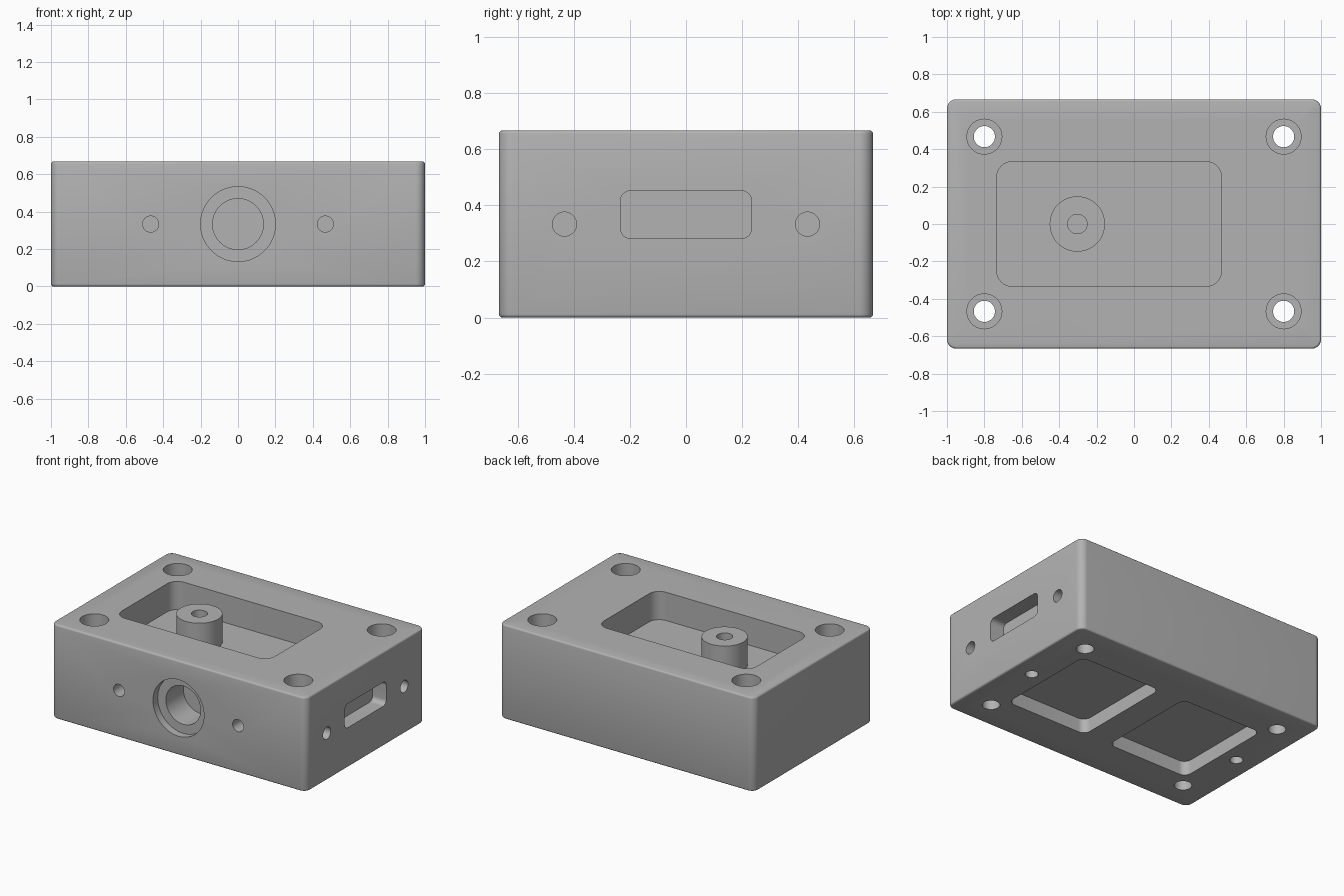
import bpy, bmesh, math
from mathutils import Matrix

if "Cube" in bpy.data.objects:
    bpy.data.objects.remove(bpy.data.objects["Cube"])

W, D, H = 2.0, 1.333, 0.667
FLOOR = 0.467                     # top pocket floor height

grey = bpy.data.materials.new("machined_grey")
grey.diffuse_color = (0.45, 0.45, 0.45, 1)
grey.use_nodes = True
grey.node_tree.nodes["Principled BSDF"].inputs["Base Color"].default_value = grey.diffuse_color


def rounded_outline(hx, hy, r, seg=10):
    """Counter-clockwise rounded rectangle points around the origin."""
    pts = []
    for k, (sx, sy) in enumerate([(1, 1), (-1, 1), (-1, -1), (1, -1)]):
        for i in range(seg + 1):
            a = math.radians(90 * (k + i / seg))
            pts.append((sx * (hx - r) + r * math.cos(a), sy * (hy - r) + r * math.sin(a)))
    return pts


def loft(name, rings, matrix=Matrix()):
    """Solid from a stack of (outline, height) rings."""
    bm = bmesh.new()
    loops = [[bm.verts.new((x, y, z)) for x, y in pts] for pts, z in rings]
    n = len(loops[0])
    for a, b in zip(loops, loops[1:]):
        for i in range(n):
            bm.faces.new((a[i], a[(i + 1) % n], b[(i + 1) % n], b[i]))
    bm.faces.new(loops[0][::-1])
    bm.faces.new(loops[-1])
    bm.transform(matrix)
    bmesh.ops.recalc_face_normals(bm, faces=bm.faces)
    mesh = bpy.data.meshes.new(name)
    bm.to_mesh(mesh)
    bm.free()
    mesh.materials.append(grey)
    ob = bpy.data.objects.new(name, mesh)
    bpy.context.collection.objects.link(ob)
    return ob


def circle(r, n=48):
    return [(r * math.cos(2 * math.pi * i / n), r * math.sin(2 * math.pi * i / n)) for i in range(n)]


# Frames whose local z points out of each face, origin at z = 0 on that face
FACES = {
    "top": Matrix.Translation((0, 0, H)),
    "bottom": Matrix.Rotation(math.pi, 4, 'X'),
    "front": Matrix.Translation((0, -D / 2, 0)) @ Matrix.Rotation(math.pi / 2, 4, 'X'),
    "right": Matrix.Translation((W / 2, 0, 0)) @ Matrix.Rotation(math.pi / 2, 4, 'Z')
             @ Matrix.Rotation(math.pi / 2, 4, 'X'),
}


def cut(target, face, u, v, outline, depth):
    """Sink an outline into a face at (u, v) to the given depth."""
    m = FACES[face] @ Matrix.Translation((u, v, 0))
    tool = loft("cutter", [(outline, -depth), (outline, 0.05)], m)
    tool.hide_render = True
    mod = target.modifiers.new("cut", 'BOOLEAN')
    mod.operation, mod.solver, mod.object = 'DIFFERENCE', 'EXACT', tool
    bpy.context.view_layer.objects.active = target
    bpy.ops.object.modifier_apply(modifier=mod.name)
    bpy.data.objects.remove(tool)


# Main block with rounded upright corners and small rounded rims
E, R = 0.012, 0.05
steps = [math.radians(a) for a in (0, 30, 60, 90)]
low = [(E * (1 - math.sin(a)), E * (1 - math.cos(a))) for a in steps]
rings = [(i, z) for i, z in low] + [(i, H - z) for i, z in reversed(low)]
block = loft("housing_block", [(rounded_outline(W / 2 - i, D / 2 - i, R - i), z) for i, z in rings])

# Top pocket
cut(block, "top", -0.133, 0, rounded_outline(0.6, 0.333, 0.08), H - FLOOR)

# Counterbored corner holes right through
for x in (-0.8, 0.8):
    for y in (-0.467, 0.467):
        cut(block, "top", x, y, circle(0.0933), 0.11)
        cut(block, "top", x, y, circle(0.0567), H + 0.05)

# Stepped front bore and its two screw holes
cut(block, "front", 0, 0.333, circle(0.2, 64), 0.053)
cut(block, "front", 0, 0.333, circle(0.136, 64), 0.25)
for x in (-0.467, 0.467):
    cut(block, "front", x, 0.333, circle(0.043, 32), 0.2)

# Right side slot and its two screw holes
cut(block, "right", 0, 0.367, rounded_outline(0.233, 0.085, 0.035), 0.107)
for y in (-0.433, 0.433):
    cut(block, "right", y, 0.333, circle(0.043, 32), 0.133)

# Underside pockets and end holes
for s in (-1, 1):
    cut(block, "bottom", s * 0.42, 0, rounded_outline(0.32, 0.37, 0.053), 0.1)
    cut(block, "bottom", s * 0.853, 0, circle(0.042, 32), 0.2)

# Drilled boss standing in the top pocket
boss = loft("pocket_boss", [(circle(0.148), FLOOR), (circle(0.148), H)],
            Matrix.Translation((-0.303, 0, 0)))
cut(boss, "top", -0.303, 0, circle(0.052), 0.25)

for ob in (block, boss):
    bpy.ops.object.select_all(action='DESELECT')
    ob.select_set(True)
    bpy.context.view_layer.objects.active = ob
    bpy.ops.object.shade_smooth_by_angle(angle=math.radians(32))
